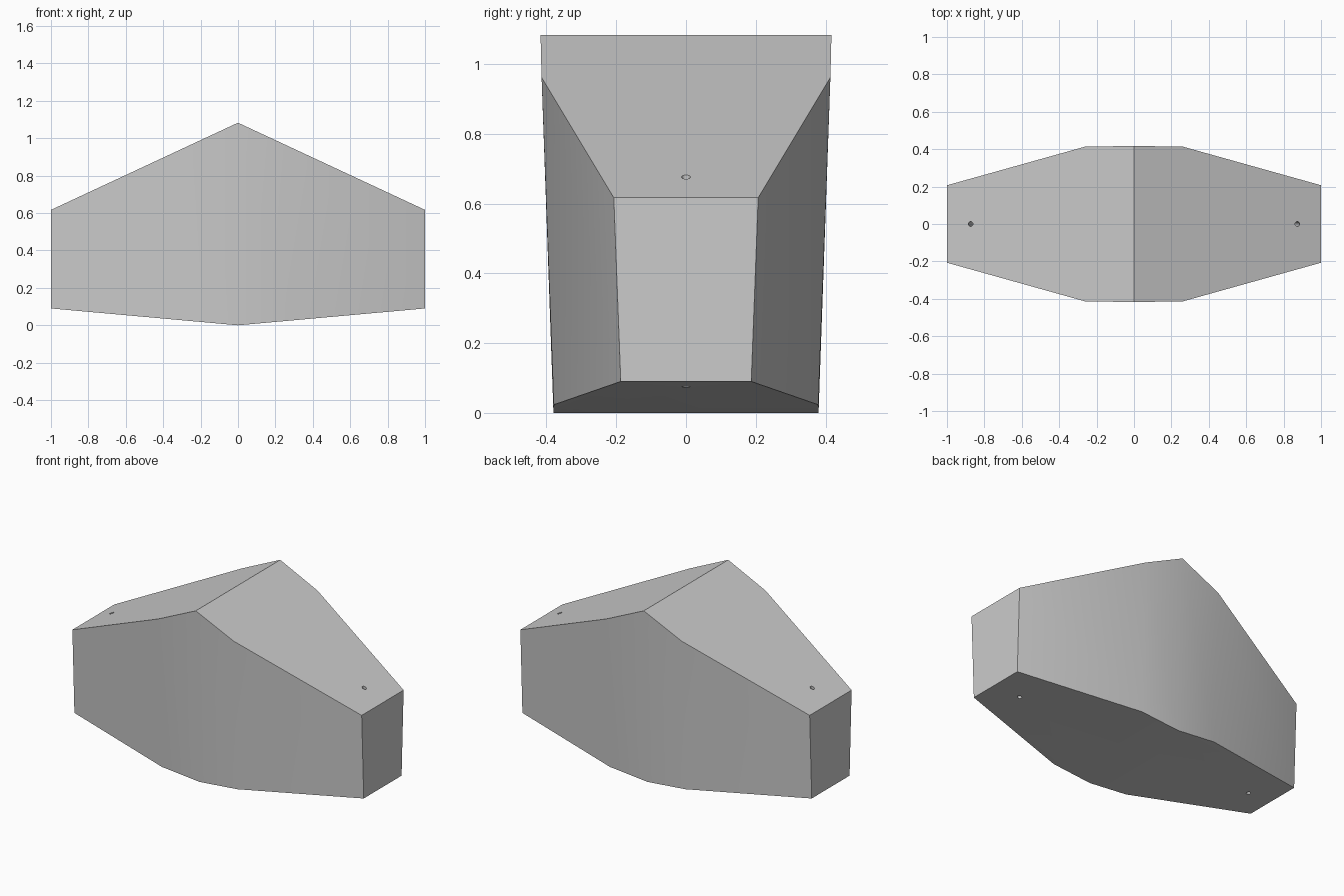
import bpy, bmesh, math
from mathutils import Vector

cube = bpy.data.objects.get("Cube")
if cube:
    bpy.data.objects.remove(cube, do_unlink=True)

grey = bpy.data.materials.new("plain_grey")
grey.use_nodes = True
colour = (0.6, 0.6, 0.6, 1)
grey.diffuse_color = colour
grey.node_tree.nodes["Principled BSDF"].inputs["Base Color"].default_value = colour

# Stations along the body: x, top half width, bottom half width
half = [(0.26, 0.414, 0.379), (1.0, 0.207, 0.187)]
stations = [(-x, t, b) for x, t, b in reversed(half)] + [(0, 0.417, 0.38)] + half


def top_z(x):
    return 1.083 - 0.466 * abs(x)


def bottom_z(x):
    return 0.09 * abs(x)


# Tapered body lofted through four-cornered sections
bm = bmesh.new()
rings = []
for x, t, b in stations:
    corners = [(x, -b, bottom_z(x)), (x, b, bottom_z(x)), (x, t, top_z(x)), (x, -t, top_z(x))]
    rings.append([bm.verts.new(c) for c in corners])
for r, s in zip(rings, rings[1:]):
    for i in range(4):
        j = (i + 1) % 4
        bm.faces.new((r[i], r[j], s[j], s[i]))
bm.faces.new(rings[0])
bm.faces.new(rings[-1])
bmesh.ops.recalc_face_normals(bm, faces=bm.faces)
# Merge the coplanar strips of each roof slope and belly slope
flat = [e for e in bm.edges if e.calc_face_angle(0) < math.radians(0.1)]
bmesh.ops.dissolve_edges(bm, edges=flat, use_verts=False)
mesh = bpy.data.meshes.new("body")
bm.to_mesh(mesh)
bm.free()
mesh.materials.append(grey)
body = bpy.data.objects.new("body", mesh)
bpy.context.collection.objects.link(body)


def drill(side):
    """Cut a narrow slanted hole through one end of the body."""
    upper = Vector((side * 0.873, 0, top_z(0.873)))
    lower = Vector((side * 0.827, 0, bottom_z(0.827)))
    axis = upper - lower
    bpy.ops.mesh.primitive_cylinder_add(vertices=24, radius=0.0125, depth=axis.length + 0.2,
                                        location=(upper + lower) / 2)
    cutter = bpy.context.object
    cutter.name = "hole_cutter"
    cutter.hide_render = True
    cutter.rotation_euler = axis.to_track_quat("Z", "Y").to_euler()
    cutter.data.materials.append(grey)
    mod = body.modifiers.new("hole", "BOOLEAN")
    mod.operation = "DIFFERENCE"
    mod.solver = "EXACT"
    mod.object = cutter
    bpy.context.view_layer.objects.active = body
    bpy.ops.object.modifier_apply(modifier=mod.name)
    bpy.data.objects.remove(cutter, do_unlink=True)


for side in (-1, 1):
    drill(side)

# Soft side walls, crisp ridge and rims
bpy.ops.object.select_all(action="DESELECT")
body.select_set(True)
bpy.context.view_layer.objects.active = body
bpy.ops.object.shade_smooth_by_angle(angle=math.radians(30))
